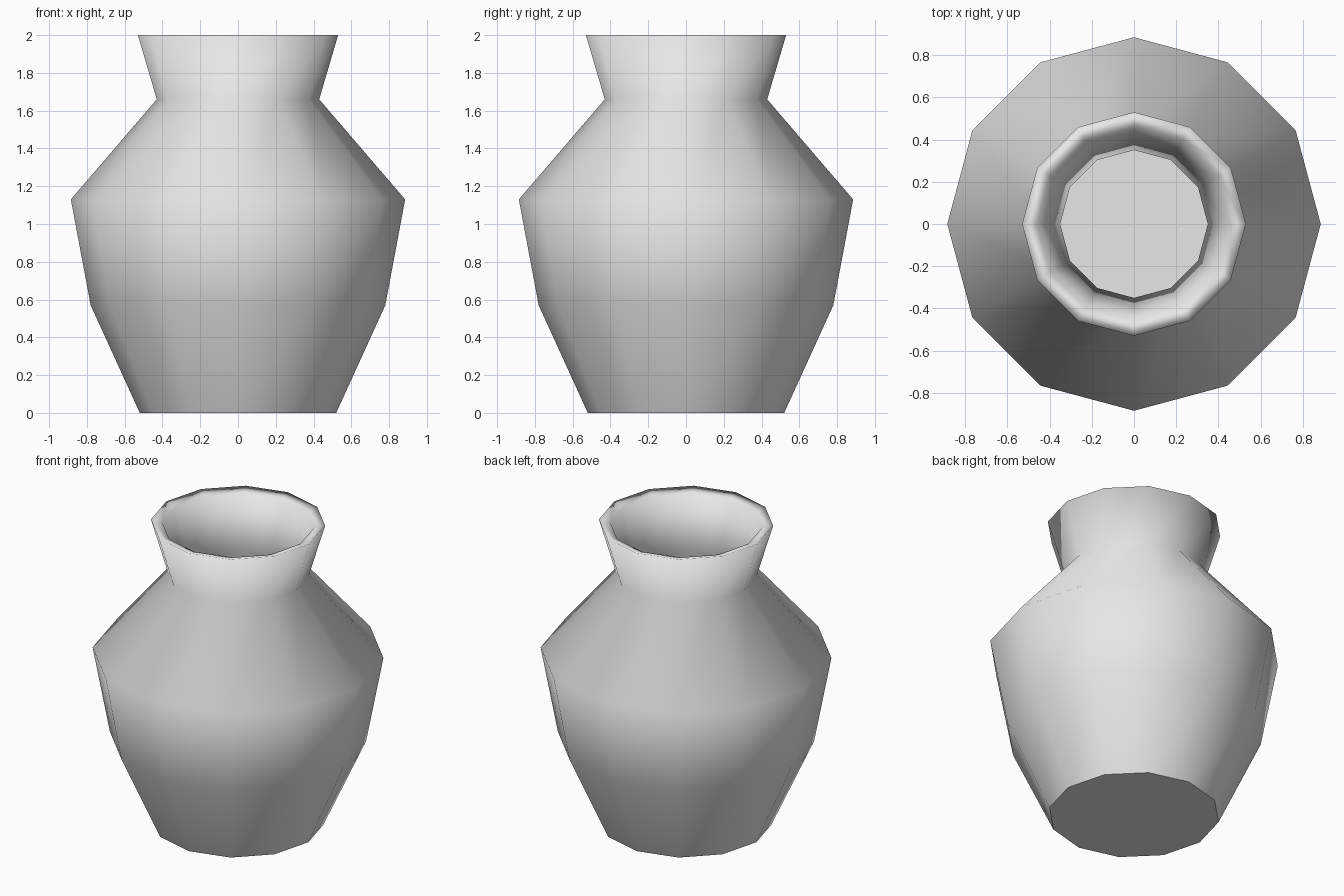
import bpy
import bmesh
from math import cos, sin, tau

SIDES = 12

cube = bpy.data.objects.get("Cube")
if cube:
    bpy.data.objects.remove(cube, do_unlink=True)

# Plain pale clay
clay = bpy.data.materials.new("pale_grey_clay")
clay.use_nodes = True
colour = (0.8, 0.8, 0.8, 1)
clay.diffuse_color = colour
clay.node_tree.nodes["Principled BSDF"].inputs["Base Color"].default_value = colour

# Wall section as (radius, height): outside from foot to lip, then back down inside
outside = [(0.52, 0), (0.78, 0.57), (0.885, 1.13), (0.43, 1.66), (0.53, 2)]
inside = [(0.46, 1.98), (0.35, 1.64), (0.79, 1.12), (0.70, 0.59), (0.47, 0.08)]

bm = bmesh.new()
rings = [
    [bm.verts.new((r * cos(tau * i / SIDES), r * sin(tau * i / SIDES), z))
     for i in range(SIDES)]
    for r, z in outside + inside
]

# Smooth walls and rounded-looking lip
for lower, upper in zip(rings, rings[1:]):
    for i in range(SIDES):
        j = (i + 1) % SIDES
        face = bm.faces.new((lower[i], lower[j], upper[j], upper[i]))
        face.smooth = True

# Flat base and inner floor, with crisp borders
base = bm.faces.new(rings[0][::-1])
floor = bm.faces.new(rings[-1])
for cap in (base, floor):
    for edge in cap.edges:
        edge.smooth = False

mesh = bpy.data.meshes.new("vase")
bm.to_mesh(mesh)
bm.free()
mesh.materials.append(clay)
bpy.context.collection.objects.link(bpy.data.objects.new("vase", mesh))
